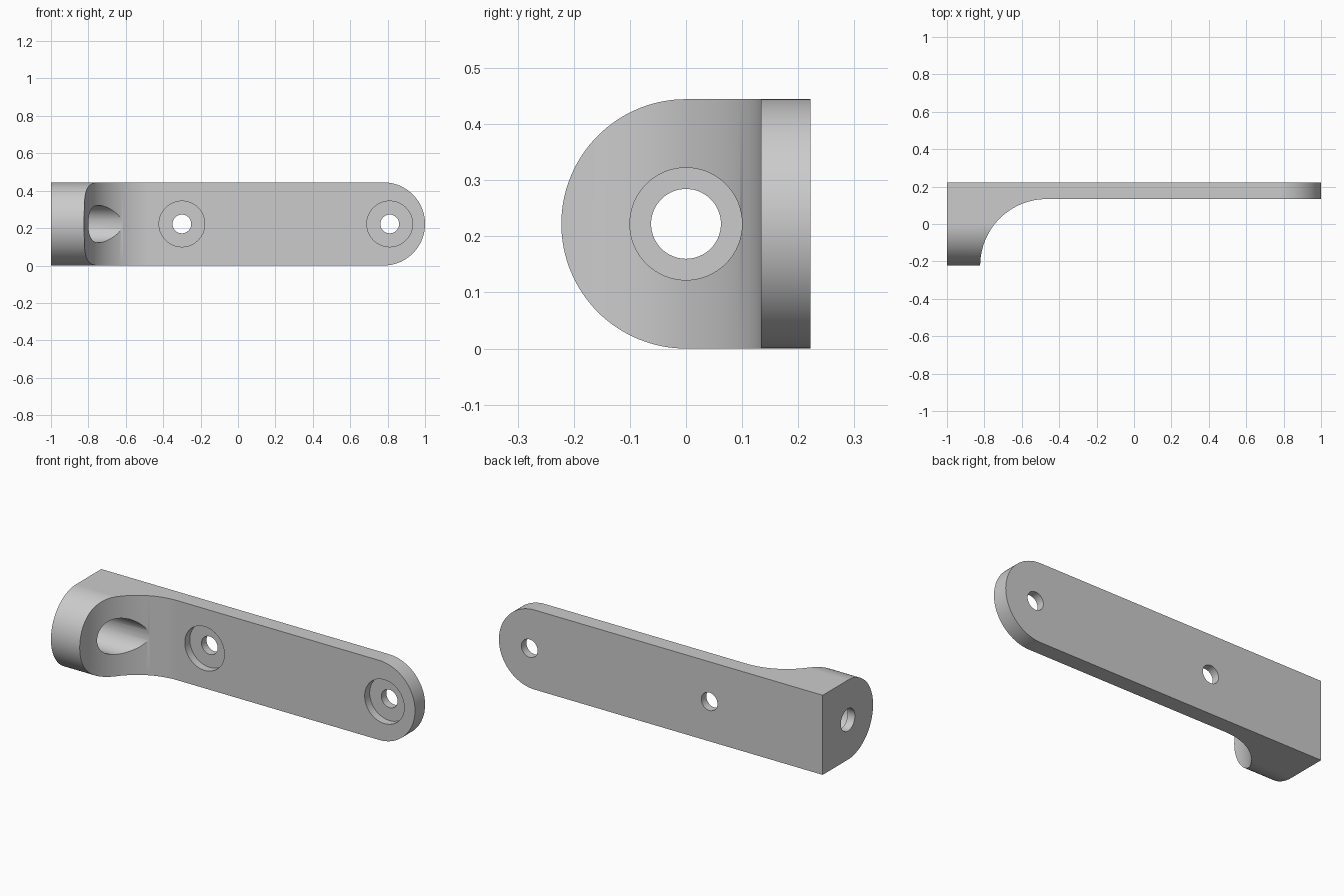
import bpy
import bmesh
from math import cos, sin, pi
from mathutils import Vector

cube = bpy.data.objects.get("Cube")
if cube:
    bpy.data.objects.remove(cube, do_unlink=True)

MM = 2 / 90                      # the part is 90 mm long
HALF = 10 * MM                   # half of the width and of the depth
PLATE_FRONT = HALF - 4 * MM
BLOCK_END = -1 + 8 * MM
FILLET = 16 * MM

grey = bpy.data.materials.new("light grey")
grey.use_nodes = True
grey.diffuse_color = (0.6, 0.6, 0.6, 1)
grey.node_tree.nodes["Principled BSDF"].inputs["Base Color"].default_value = (0.6, 0.6, 0.6, 1)


def arc(cx, cy, r, start, end, n):
    angles = [start + (end - start) * i / n for i in range(n + 1)]
    return [(cx + r * cos(a), cy + r * sin(a)) for a in angles]


def prism(name, points, axis, low, high):
    """Extrude a 2D outline along an axis, from low to high."""
    place = {"x": lambda a, b, t: (t, a, b),
             "y": lambda a, b, t: (a, t, b),
             "z": lambda a, b, t: (a, b, t)}[axis]
    bm = bmesh.new()
    face = bm.faces.new([bm.verts.new(place(a, b, low)) for a, b in points])
    result = bmesh.ops.extrude_face_region(bm, geom=[face])
    moved = [v for v in result["geom"] if isinstance(v, bmesh.types.BMVert)]
    bmesh.ops.translate(bm, verts=moved, vec=Vector(place(0, 0, high - low)))
    bmesh.ops.recalc_face_normals(bm, faces=bm.faces)
    mesh = bpy.data.meshes.new(name)
    bm.to_mesh(mesh)
    bm.free()
    mesh.materials.append(grey)
    obj = bpy.data.objects.new(name, mesh)
    bpy.context.collection.objects.link(obj)
    return obj


def round_cutter(name, cx, cy, r, axis, low, high):
    return prism(name, arc(cx, cy, r, 0, 2 * pi, 64)[:-1], axis, low, high)


def apply_boolean(target, cutter, operation):
    cutter.hide_render = True
    mod = target.modifiers.new("cut", "BOOLEAN")
    mod.operation = operation
    mod.solver = "EXACT"
    mod.object = cutter
    bpy.context.view_layer.objects.active = target
    bpy.ops.object.modifier_apply(modifier=mod.name)
    bpy.data.objects.remove(cutter, do_unlink=True)


# Plate and end block, joined by a large concave fillet
outline = [(1.1, HALF), (-1, HALF), (-1, -HALF)]
outline += arc(BLOCK_END + FILLET, -HALF, FILLET, pi, pi / 2, 48)
outline += [(1.1, PLATE_FRONT)]
bracket = prism("bracket", outline, "z", -0.1, 0.6)

# Rounded far end of the plate
end_shape = [(-1.1, 2 * HALF), (-1.1, 0)] + arc(1 - HALF, HALF, HALF, -pi / 2, pi / 2, 64)
apply_boolean(bracket, prism("plate_end_shape", end_shape, "y", -0.4, 0.4), "INTERSECT")

# Rounded front of the block
front_waste = arc(0, HALF, HALF, 1.5 * pi, pi / 2, 64)
front_waste += [(0, 0.6), (-0.4, 0.6), (-0.4, -0.2), (0, -0.2)]
apply_boolean(bracket, prism("block_front_waste", front_waste, "x", -1.2, 0), "DIFFERENCE")

# Screw holes with counterbores through the plate
for x in (-13.5 * MM, 36.5 * MM):
    hole = round_cutter("screw_hole", x, HALF, 0.05, "y", 0, 0.4)
    apply_boolean(bracket, hole, "DIFFERENCE")
    recess = round_cutter("screw_recess", x, HALF, 5.5 * MM, "y", 0, PLATE_FRONT + 2 * MM)
    apply_boolean(bracket, recess, "DIFFERENCE")

# Lengthwise bore through the block, with a wide recess behind the end wall
bore = round_cutter("block_bore", 0, HALF, 2.8 * MM, "x", -1.2, -0.7)
apply_boolean(bracket, bore, "DIFFERENCE")
recess = round_cutter("block_recess", 0, HALF, 4.5 * MM, "x", -1 + 2 * MM, -0.3)
apply_boolean(bracket, recess, "DIFFERENCE")

# Smooth curved walls, crisp edges
bpy.ops.object.select_all(action="DESELECT")
bracket.select_set(True)
bpy.context.view_layer.objects.active = bracket
bpy.ops.object.shade_smooth_by_angle(angle=pi / 6)
weighted = bracket.modifiers.new("flat face normals", "WEIGHTED_NORMAL")
weighted.keep_sharp = True
